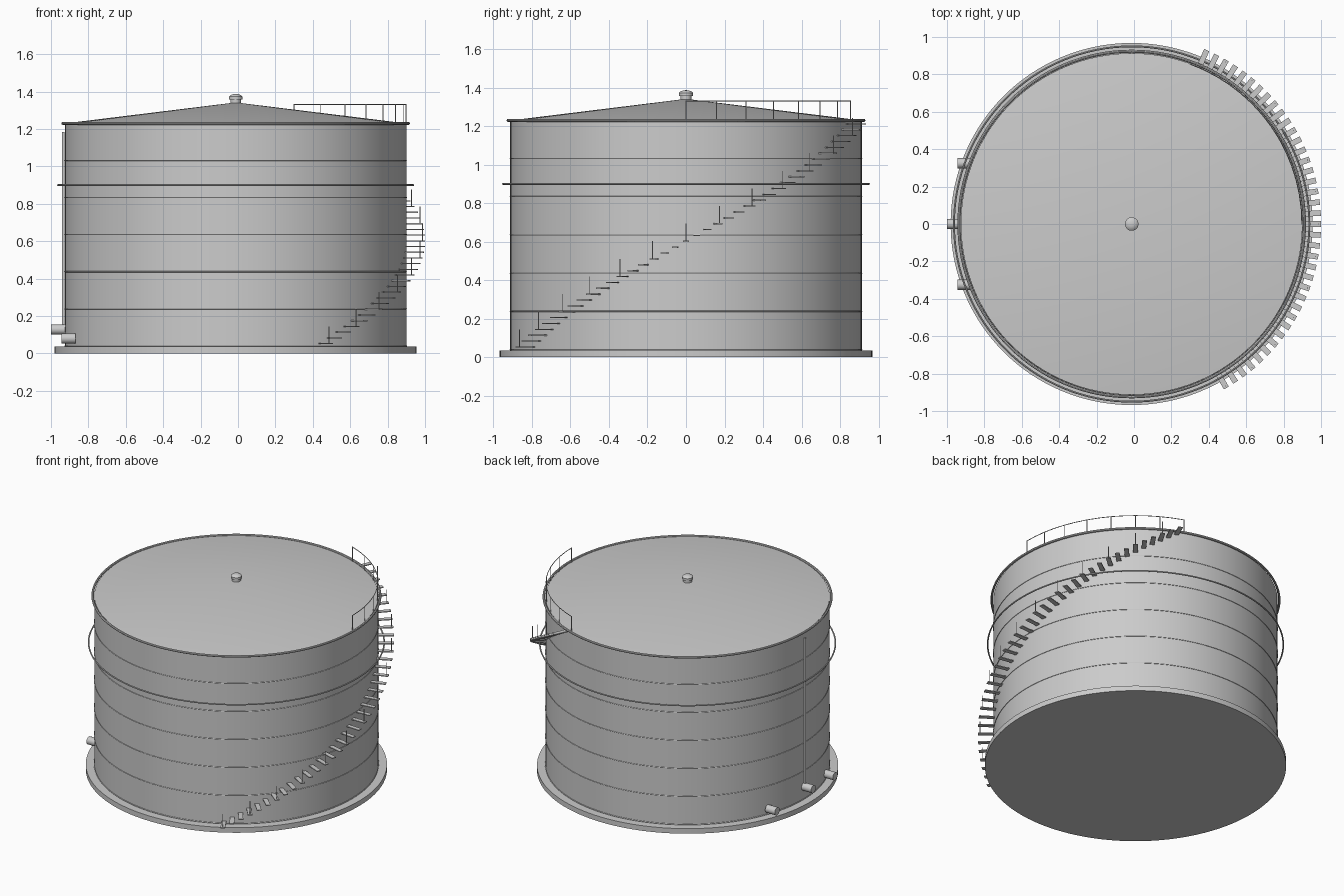
import bpy, bmesh, math
from mathutils import Matrix, Vector

if "Cube" in bpy.data.objects:
    bpy.data.objects.remove(bpy.data.objects["Cube"])

CX = -0.0125          # tank axis in x
R = 0.913             # shell radius


def finish(name, bm, smooth=True):
    bmesh.ops.recalc_face_normals(bm, faces=bm.faces)
    me = bpy.data.meshes.new(name)
    bm.to_mesh(me)
    bm.free()
    ob = bpy.data.objects.new(name, me)
    bpy.context.collection.objects.link(ob)
    if smooth:
        bpy.ops.object.select_all(action='DESELECT')
        bpy.context.view_layer.objects.active = ob
        ob.select_set(True)
        bpy.ops.object.shade_smooth_by_angle(angle=math.radians(30))
    return ob


def lathe(name, profile, seg=128, closed=False):
    """Revolve (radius, z) points around the tank axis."""
    bm = bmesh.new()
    vs = [bm.verts.new((r, 0, z)) for r, z in profile]
    pairs = list(zip(vs, vs[1:])) + ([(vs[-1], vs[0])] if closed else [])
    es = [bm.edges.new(p) for p in pairs]
    bmesh.ops.spin(bm, geom=vs + es, cent=(0, 0, 0), axis=(0, 0, 1),
                   angle=2 * math.pi, steps=seg, use_duplicate=False)
    bmesh.ops.remove_doubles(bm, verts=bm.verts, dist=1e-5)
    bmesh.ops.translate(bm, verts=bm.verts, vec=(CX, 0, 0))
    return finish(name, bm)


def hoop(name, radius, z, thick, n=8):
    prof = [(radius + thick * math.cos(2 * math.pi * i / n),
             z + thick * math.sin(2 * math.pi * i / n)) for i in range(n)]
    return lathe(name, prof, closed=True)


def add_rod(bm, a, b, r, seg=8):
    a, b = Vector(a), Vector(b)
    d = b - a
    m = Matrix.Translation((a + b) / 2) @ d.to_track_quat('Z', 'Y').to_matrix().to_4x4()
    bmesh.ops.create_cone(bm, cap_ends=True, segments=seg, radius1=r, radius2=r,
                          depth=d.length, matrix=m)


def polar(r, deg, z):
    t = math.radians(deg)
    return (CX + r * math.cos(t), r * math.sin(t), z)


# Foundation, shell and conical roof
lathe("foundation", [(0, 0), (0.968, 0), (0.968, 0.036), (0, 0.036)])
lathe("shell", [(0, 0.036), (R, 0.036), (R, 1.23), (0, 1.23)])
lathe("roof", [(R, 1.23), (0, 1.342)])

# Weld seams between the shell courses
for i in range(6):
    hoop(f"weld_seam_{i}", R, 0.04 + 0.1985 * i, 0.003)

# Wind girder and top curb
hoop("wind_girder", 0.95, 0.9, 0.005)
hoop("top_curb", 0.924, 1.23, 0.008)

# Roof vent
lathe("vent", [(0, 1.325), (0.028, 1.325), (0.028, 1.358), (0.036, 1.358),
               (0.036, 1.373), (0.028, 1.381), (0.014, 1.386), (0, 1.387)], seg=32)

# Spiral stair treads, with a post on every third tread
treads, posts = bmesh.new(), bmesh.new()
for i in range(39):
    ang, z = -60 + i * 10 / 3, 0.053 + i * 0.0305
    m = (Matrix.Translation(polar(0.9615, ang, z))
         @ Matrix.Rotation(math.radians(ang), 4, 'Z')
         @ Matrix.Diagonal((0.102, 0.03, 0.006, 1)))
    bmesh.ops.create_cube(treads, size=1, matrix=m)
    if i % 3 == 0:
        add_rod(posts, polar(1.0, ang, z), polar(1.0, ang, z + 0.092), 0.0025)
finish("stair_treads", treads, False)
finish("stair_posts", posts)

# Roof guard rail above the stair landing
rail = bmesh.new()
for a in range(0, 71, 10):
    add_rod(rail, polar(0.91, a, 1.23), polar(0.91, a, 1.333), 0.0025)
for a in range(0, 70, 5):
    add_rod(rail, polar(0.91, a, 1.332), polar(0.91, a + 5, 1.332), 0.0025)
finish("roof_guard_rail", rail)

# Nozzles and level pipe on the left side
for name, ang, z in (("back_nozzle", 160, 0.08), ("middle_nozzle", 180, 0.128),
                     ("front_nozzle", 200, 0.08)):
    bm = bmesh.new()
    c = Vector(polar(0.95, ang, z))
    add_rod(bm, c - Vector((0.0375, 0, 0)), c + Vector((0.0375, 0, 0)), 0.027, 32)
    finish(name, bm)
bm = bmesh.new()
add_rod(bm, polar(0.921, 180, 0.12), polar(0.921, 180, 1.183), 0.007, 16)
finish("level_pipe", bm)
